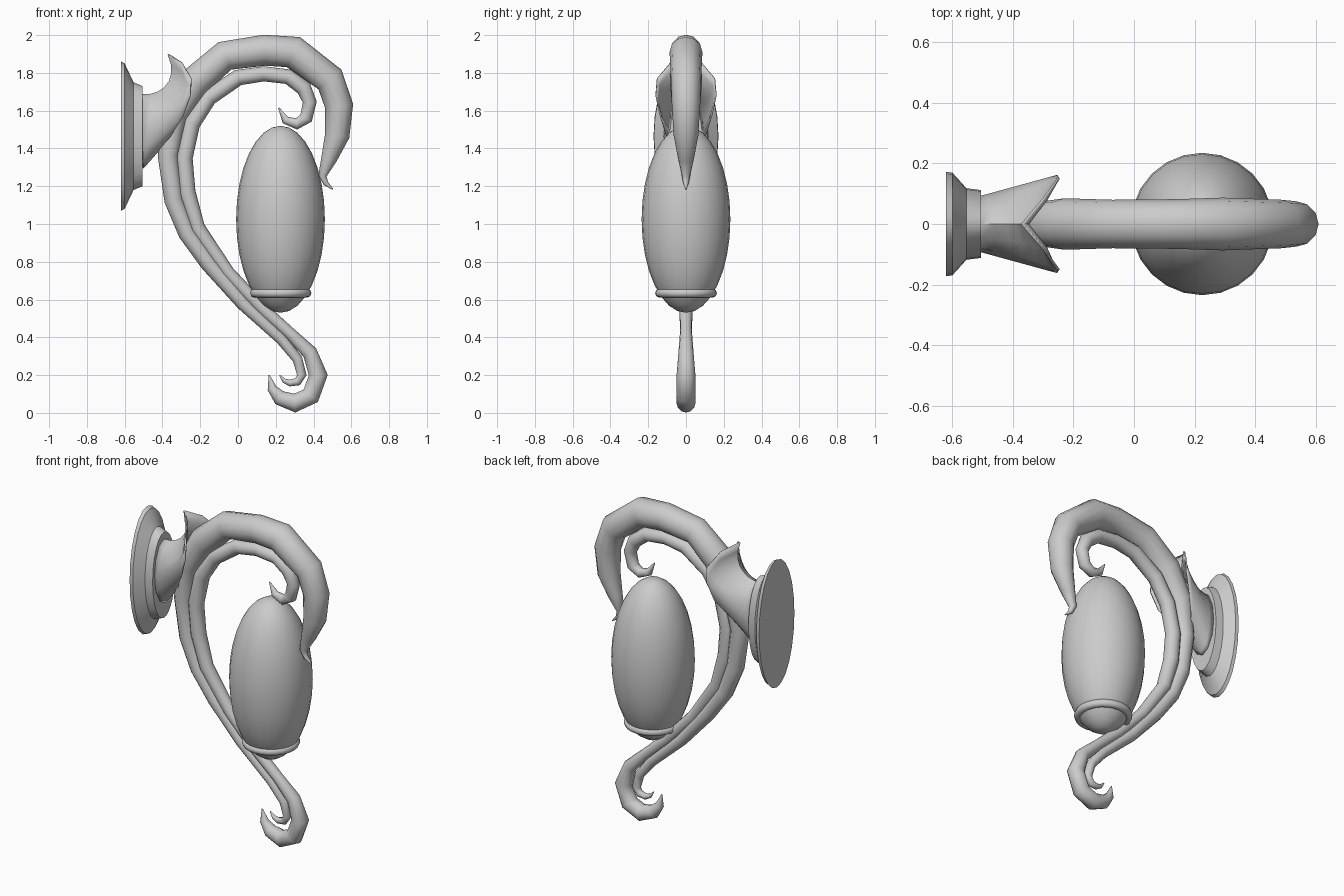
import bpy, math
from mathutils import Vector

if "Cube" in bpy.data.objects:
    bpy.data.objects.remove(bpy.data.objects["Cube"])


def make_object(name, rings, cap=True, angle=50):
    """Skin a list of closed rings into a smooth mesh."""
    n = len(rings[0])
    verts = [v for ring in rings for v in ring]
    faces = [(i * n + j, i * n + (j + 1) % n, (i + 1) * n + (j + 1) % n, (i + 1) * n + j)
             for i in range(len(rings) - 1) for j in range(n)]
    if cap:
        faces += [tuple(range(n))[::-1], tuple(range(len(verts) - n, len(verts)))]
    me = bpy.data.meshes.new(name)
    me.from_pydata(verts, [], faces)
    ob = bpy.data.objects.new(name, me)
    bpy.context.collection.objects.link(ob)
    bpy.ops.object.select_all(action='DESELECT')
    ob.select_set(True)
    bpy.context.view_layer.objects.active = ob
    bpy.ops.object.mode_set(mode='EDIT')
    bpy.ops.mesh.select_all(action='SELECT')
    bpy.ops.mesh.normals_make_consistent(inside=False)
    bpy.ops.object.mode_set(mode='OBJECT')
    bpy.ops.object.shade_smooth_by_angle(angle=math.radians(angle))
    return ob


def tube(name, pts, sides=12):
    """Tapered tube along (x, z, radius) points in the y = 0 plane."""
    rings = []
    for i, (x, z, r) in enumerate(pts):
        a, b = pts[max(i - 1, 0)], pts[min(i + 1, len(pts) - 1)]
        d = Vector((b[0] - a[0], 0, b[1] - a[1])).normalized()
        nrm = Vector((-d.z, 0, d.x))
        rings.append([Vector((x, 0, z)) + nrm * r * math.cos(k * math.tau / sides)
                      + Vector((0, r * math.sin(k * math.tau / sides), 0)) for k in range(sides)])
    return make_object(name, rings, angle=70)


# Oval wall plate: (x, half height, half width)
plate = [(-.62, .395, .172), (-.60, .385, .17), (-.553, .285, .118), (-.505, .265, .112)]
make_object("wall_plate", [[(x, ry * math.sin(k * math.tau / 24), 1.465 + rz * math.cos(k * math.tau / 24))
                            for k in range(24)] for x, rz, ry in plate], angle=35)

# Leaf-shaped cup flaring from the plate around the stem
half_rim = [(-.365, 0, 1.90), (-.295, .08, 1.855), (-.245, .15, 1.77), (-.25, .155, 1.68),
            (-.29, .13, 1.57), (-.36, .07, 1.47), (-.40, 0, 1.42)]
rim = [Vector(p) for p in half_rim] + [Vector((x, -y, z)) for x, y, z in half_rim[-2:0:-1]]
STEPS = 7
cup = [[] for _ in range(STEPS + 1)]
for k, p3 in enumerate(rim):
    t = k * math.tau / len(rim)
    w = max(0, math.cos(t))
    p0 = Vector((-.505, .085 * math.sin(t), 1.49 + .19 * math.cos(t)))
    p1 = p0.lerp(p3, 1 / 3).lerp(p0 + Vector((.105, 0, -.01)), w)
    p2 = p0.lerp(p3, 2 / 3).lerp(p3 + Vector((.065, 0, -.14)), w)
    for i in range(STEPS + 1):
        s = i / STEPS
        cup[i].append(p0 * (1 - s) ** 3 + p1 * 3 * s * (1 - s) ** 2 + p2 * 3 * s * s * (1 - s) + p3 * s ** 3)
leaf = make_object("leaf_cup", cup, cap=False)
sol = leaf.modifiers.new("thickness", 'SOLIDIFY')
sol.thickness = .008

# Large outer scroll: upper tip over the arch and down to the small lower hook
tube("outer_scroll", [
    (.503, 1.183, .003), (.465, 1.215, .014), (.447, 1.255, .022), (.482, 1.345, .042),
    (.525, 1.467, .065), (.535, 1.625, .075), (.487, 1.765, .08), (.293, 1.91, .087),
    (.14, 1.92, .082), (-.07, 1.89, .08), (-.23, 1.75, .085), (-.335, 1.58, .07),
    (-.37, 1.36, .055), (-.34, 1.125, .05), (-.27, .95, .046), (-.155, .79, .044),
    (.025, .58, .036), (.23, .39, .03), (.315, .285, .027), (.338, .2, .025),
    (.315, .165, .022), (.275, .158, .018), (.245, .17, .012), (.22, .2, .003)])

# Slim inner scroll: small upper hook down to the large lower hook
tube("inner_scroll", [
    (.215, 1.615, .003), (.252, 1.55, .022), (.31, 1.53, .03), (.36, 1.56, .035),
    (.38, 1.645, .037), (.348, 1.72, .042), (.265, 1.78, .04), (.135, 1.795, .04),
    (0, 1.775, .043), (-.155, 1.67, .045), (-.245, 1.53, .045), (-.285, 1.35, .045),
    (-.27, 1.17, .045), (-.215, .98, .041), (-.055, .745, .036), (.125, .555, .034),
    (.27, .425, .032), (.38, .32, .04), (.425, .2, .05), (.385, .09, .05),
    (.30, .052, .05), (.22, .08, .04), (.18, .13, .025), (.165, .2, .003)])

# Egg-shaped lamp globe
bpy.ops.mesh.primitive_uv_sphere_add(segments=24, ring_count=16, radius=1, location=(.225, 0, 1.025))
globe = bpy.context.object
globe.name = "lamp_globe"
globe.scale = (.235, .235, .495)
bpy.ops.object.shade_smooth()

# Rounded collar near the bottom of the globe
bpy.ops.mesh.primitive_torus_add(major_segments=24, minor_segments=8, major_radius=.14,
                                 minor_radius=.024, location=(.225, 0, .634))
bpy.context.object.name = "globe_collar"
bpy.ops.object.shade_smooth()
